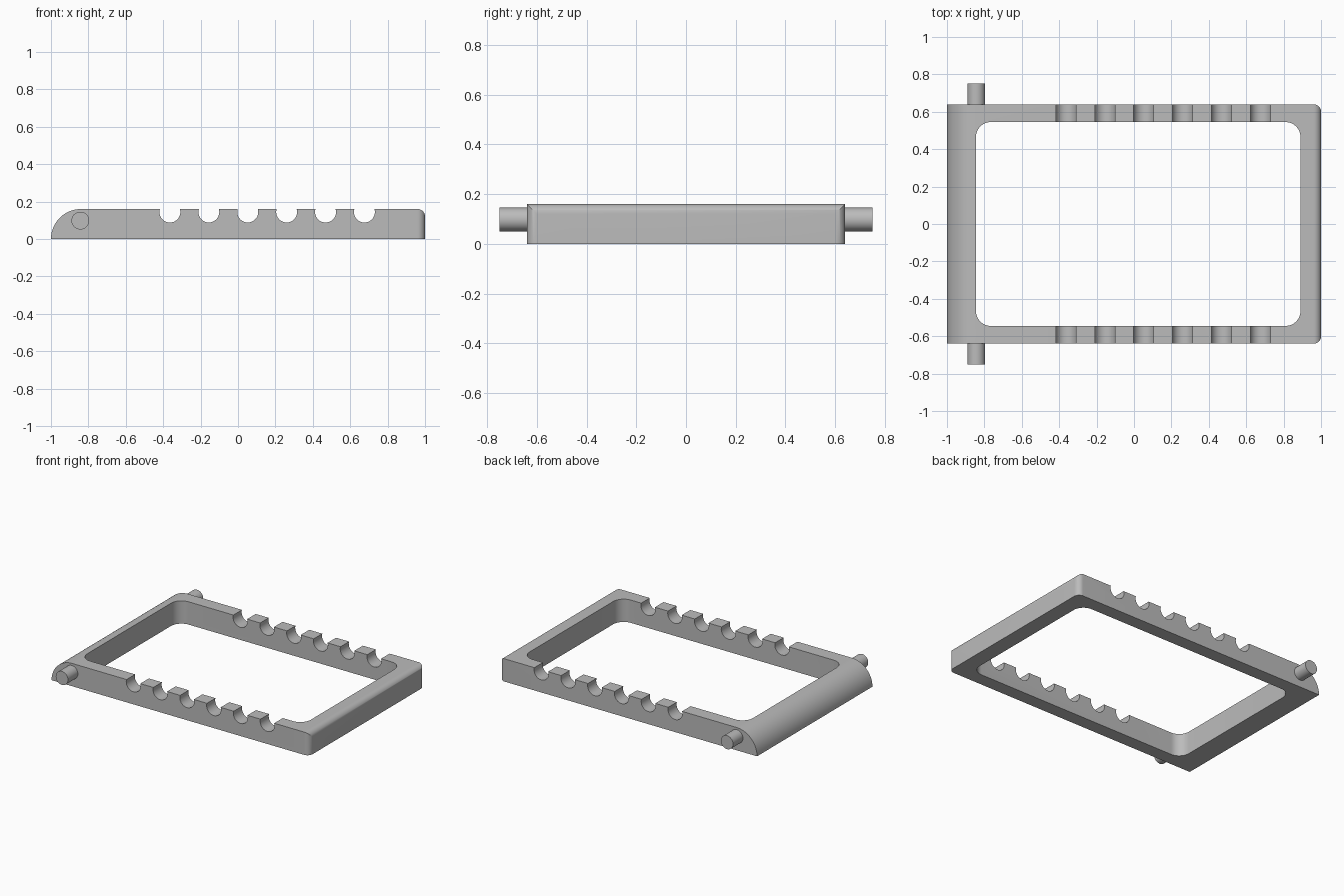
import bpy, bmesh, math
from mathutils import Vector

cube = bpy.data.objects.get("Cube")
if cube:
    bpy.data.objects.remove(cube, do_unlink=True)

HEIGHT, HALF_W = 0.16, 0.64
PIN_X, PIN_Z, PIN_R = -0.843, 0.098, 0.0475

grey = bpy.data.materials.new("plain grey")
grey.use_nodes = True
grey.diffuse_color = (0.5, 0.5, 0.5, 1)
grey.node_tree.nodes["Principled BSDF"].inputs["Base Color"].default_value = (0.5, 0.5, 0.5, 1)


def arc(cx, cy, r, start, end, n=12):
    """Points along an arc, angles in degrees."""
    angles = [math.radians(start + (end - start) * i / n) for i in range(n + 1)]
    return [(cx + r * math.cos(a), cy + r * math.sin(a)) for a in angles]


def prism(name, points, axis, low, high):
    """Extrude a closed outline along y (outline in x, z) or z (outline in x, y)."""
    bm = bmesh.new()
    place = (lambda p: (p[0], low, p[1])) if axis == "y" else (lambda p: (p[0], p[1], low))
    face = bm.faces.new([bm.verts.new(place(p)) for p in points])
    move = Vector((0, high - low, 0) if axis == "y" else (0, 0, high - low))
    grown = bmesh.ops.extrude_face_region(bm, geom=[face])["geom"]
    bmesh.ops.translate(bm, vec=move, verts=[v for v in grown if isinstance(v, bmesh.types.BMVert)])
    bmesh.ops.recalc_face_normals(bm, faces=bm.faces)
    mesh = bpy.data.meshes.new(name)
    bm.to_mesh(mesh)
    bm.free()
    mesh.materials.append(grey)
    obj = bpy.data.objects.new(name, mesh)
    bpy.context.collection.objects.link(obj)
    return obj


def cut(target, cutter, operation="DIFFERENCE"):
    """Apply a boolean and drop the cutter."""
    bpy.context.view_layer.objects.active = target
    mod = target.modifiers.new("cut", "BOOLEAN")
    mod.operation, mod.solver, mod.object = operation, "EXACT", cutter
    bpy.ops.object.modifier_apply(modifier=mod.name)
    bpy.data.objects.remove(cutter, do_unlink=True)


def smooth(obj):
    bpy.ops.object.select_all(action="DESELECT")
    obj.select_set(True)
    bpy.context.view_layer.objects.active = obj
    bpy.ops.object.shade_smooth_by_angle(angle=math.radians(30))


# Frame: side profile with a big round at one end and a small one at the other
profile = [(1, 0)] + arc(0.96, HEIGHT - 0.04, 0.04, 0, 90) + arc(-0.84, 0, HEIGHT, 90, 180, 20)
frame = prism("frame", profile, "y", -HALF_W, HALF_W)

# Rounded upright corners at the +x end
plan = [(-1.1, -HALF_W)] + arc(0.96, -HALF_W + 0.04, 0.04, -90, 0) \
    + arc(0.96, HALF_W - 0.04, 0.04, 0, 90) + [(-1.1, HALF_W)]
cut(frame, prism("plan_cutter", plan, "z", -0.1, 0.3), "INTERSECT")

# Central opening
r, left, right, side = 0.08, -0.845, 0.89, 0.545
opening = arc(right - r, side - r, r, 0, 90) + arc(left + r, side - r, r, 90, 180) \
    + arc(left + r, r - side, r, 180, 270) + arc(right - r, r - side, r, 270, 360)
cut(frame, prism("opening_cutter", opening, "z", -0.1, 0.3))

# Six round notches across both rails
for i in range(6):
    circle = arc(-0.364 + 0.208 * i, 0.144, 0.056, 0, 360, 32)[:-1]
    cut(frame, prism("notch_cutter", circle, "y", -0.8, 0.8))
smooth(frame)

# Pivot pins on the two sides
for name, y0, y1 in (("front_pin", -0.75, -HALF_W + 0.01), ("back_pin", HALF_W - 0.01, 0.75)):
    smooth(prism(name, arc(PIN_X, PIN_Z, PIN_R, 0, 360, 32)[:-1], "y", y0, y1))
